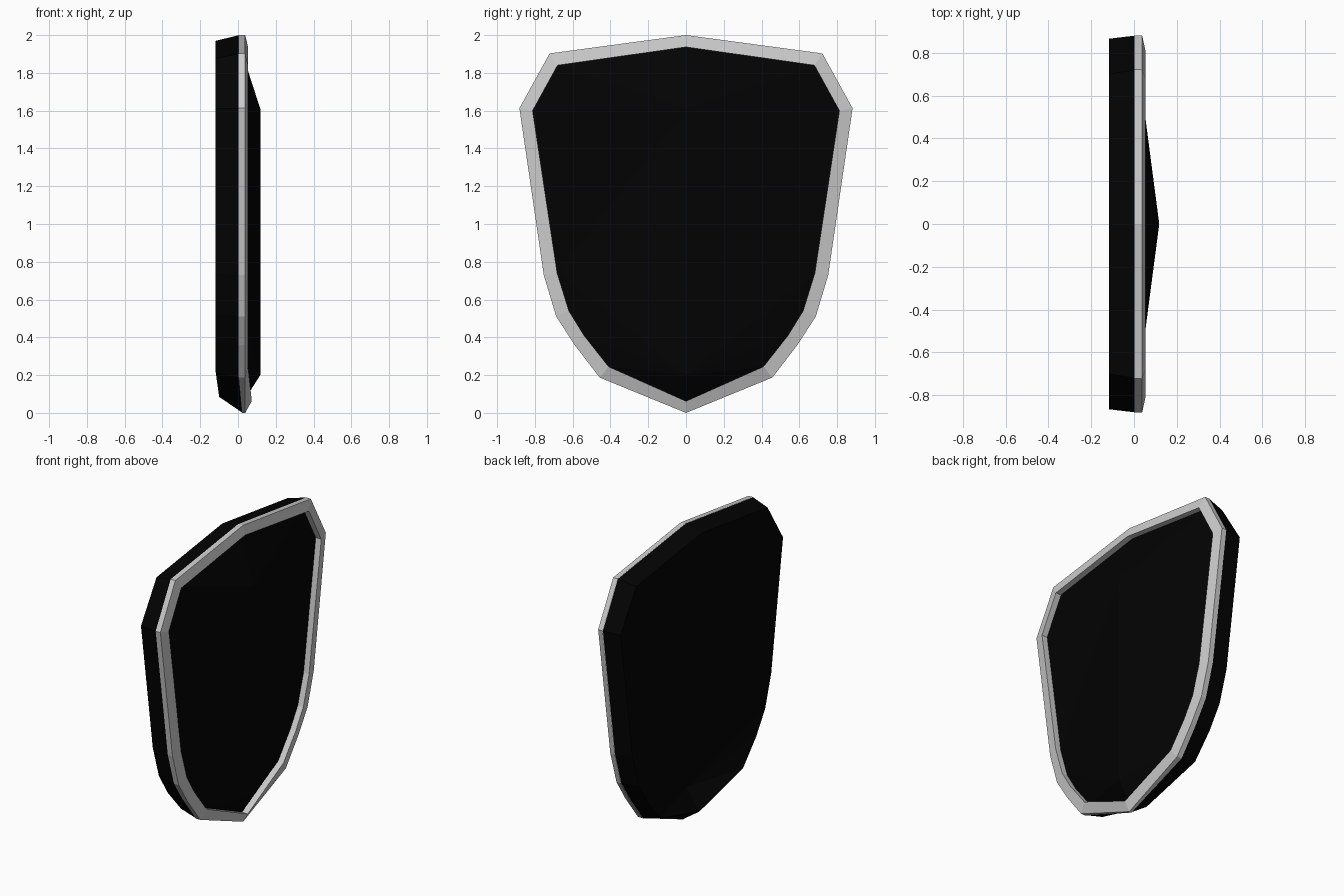
import bpy, bmesh

if "Cube" in bpy.data.objects:
    bpy.data.objects.remove(bpy.data.objects["Cube"])

# half outlines in (y, z), from the top point to the bottom tip
OUTER = [(0, 2.0), (.722, 1.903), (.882, 1.613), (.753, .73), (.687, .51), (.59, .36), (.457, .187), (0, 0)]
INNER = [(0, 1.937), (.68, 1.84), (.812, 1.6), (.682, .74), (.62, .54), (.54, .41), (.41, .245), (0, .062)]
BACK = [(0, 1.97), (.7, 1.875), (.866, 1.61), (.74, .74), (.675, .525), (.58, .375), (.44, .215), (0, .085)]


def ring(bm, half, x, tip_x):
    """Closed, mirrored loop of vertices; the bottom tip has its own x."""
    pts = [(x, y, z) for y, z in half[:-1]] + [(tip_x, *half[-1])]
    pts += [(a, -y, z) for a, y, z in reversed(pts[1:-1])]
    return [bm.verts.new(p) for p in pts]


def bridge(bm, a, b):
    n = len(a)
    for i in range(n):
        j = (i + 1) % n
        bm.faces.new((a[i], a[j], b[j], b[i]))


def ridge(bm, loop, x, z_top, z_low):
    """Fill a loop with facets rising to a vertical centre ridge."""
    top, low = bm.verts.new((x, 0, z_top)), bm.verts.new((x, 0, z_low))
    for s in (loop[:8], [loop[0]] + loop[:6:-1]):
        for p, q in zip(s[:3], s[1:4]):
            bm.faces.new((top, p, q))
        bm.faces.new((top, s[3], low))
        for p, q in zip(s[3:], s[4:]):
            bm.faces.new((low, p, q))


def finish(bm, name, color=None):
    bmesh.ops.recalc_face_normals(bm, faces=bm.faces)
    me = bpy.data.meshes.new(name)
    bm.to_mesh(me)
    bm.free()
    ob = bpy.data.objects.new(name, me)
    bpy.context.collection.objects.link(ob)
    if color:
        mat = bpy.data.materials.new(name + "_colour")
        mat.diffuse_color = color
        mat.use_nodes = True
        mat.node_tree.nodes["Principled BSDF"].inputs["Base Color"].default_value = mat.diffuse_color
        me.materials.append(mat)


# raised grey rim: outer wall, sloped front, inner wall
bm = bmesh.new()
loops = [ring(bm, OUTER, .003, .02), ring(bm, OUTER, .038, .038),
         ring(bm, INNER, .053, .073), ring(bm, INNER, .012, .03)]
for a, b in zip(loops, loops[1:]):
    bridge(bm, a, b)
finish(bm, "rim")

# black body: thick plate, ridged in front and dished to match behind
bm = bmesh.new()
back = ring(bm, BACK, -.118, -.10)
wall = ring(bm, [(y * .998, z * .998 + .003) for y, z in OUTER], .003, .02)
front = ring(bm, INNER, .012, .03)
bridge(bm, back, wall)
bridge(bm, wall, front)
ridge(bm, front, .118, 1.61, .2)
ridge(bm, back, -.004, 1.595, .225)
finish(bm, "shield_body", (.0008, .0008, .0008, 1))
